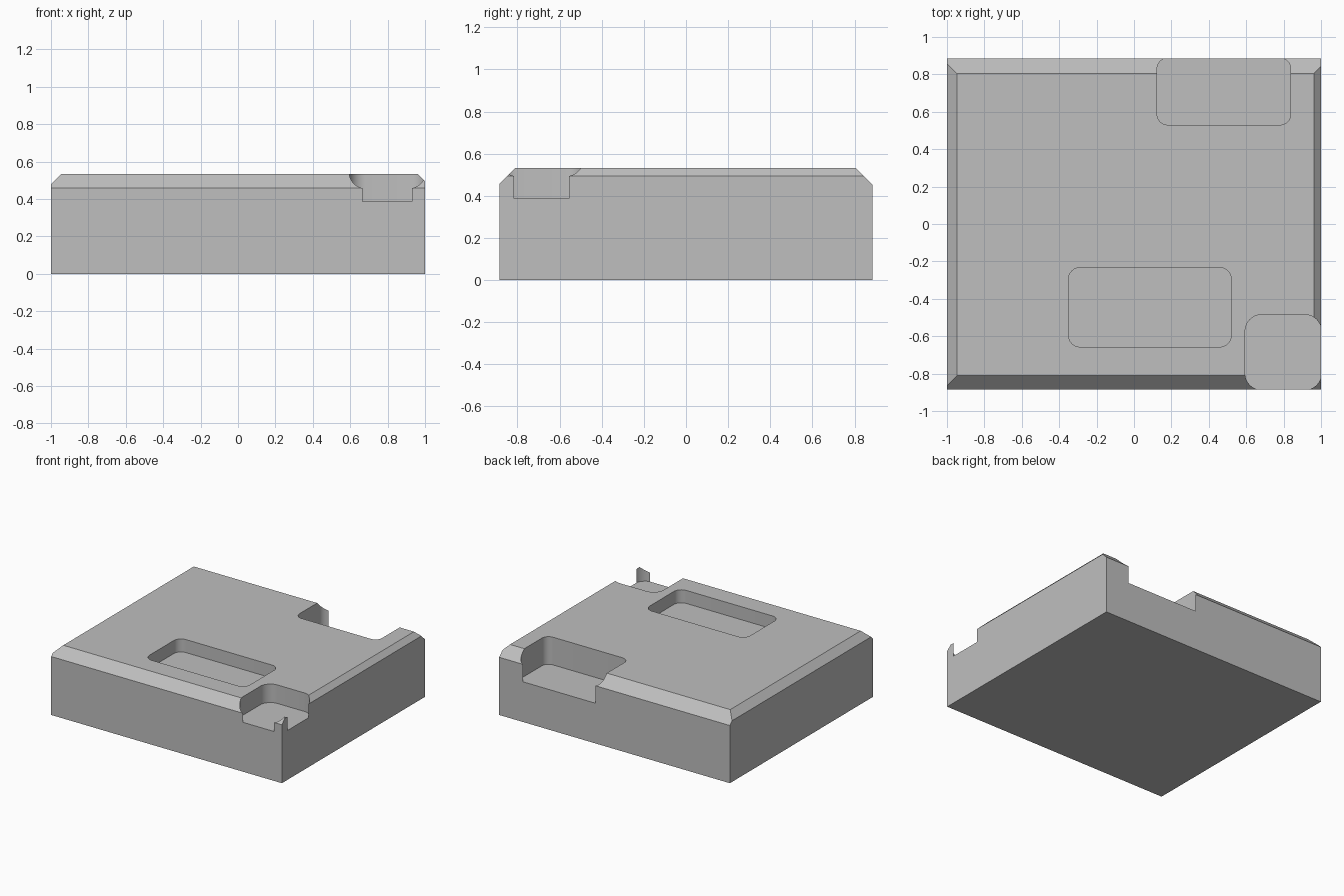
import bpy
import bmesh
from mathutils import Vector

HALF_X, HALF_Y, TOP = 1.0, 0.885, 0.532

if "Cube" in bpy.data.objects:
    bpy.data.objects.remove(bpy.data.objects["Cube"], do_unlink=True)

grey = bpy.data.materials.new("plain grey")
grey.use_nodes = True
colour = (0.52, 0.52, 0.52, 1)
grey.diffuse_color = colour
grey.node_tree.nodes["Principled BSDF"].inputs["Base Color"].default_value = colour


def box_bmesh(x0, x1, y0, y1, z0, z1):
    bm = bmesh.new()
    bmesh.ops.create_cube(bm, size=1)
    bmesh.ops.scale(bm, vec=(x1 - x0, y1 - y0, z1 - z0), verts=bm.verts)
    centre = ((x0 + x1) / 2, (y0 + y1) / 2, (z0 + z1) / 2)
    bmesh.ops.translate(bm, vec=centre, verts=bm.verts)
    return bm


def make_object(name, bm):
    bmesh.ops.recalc_face_normals(bm, faces=bm.faces)
    mesh = bpy.data.meshes.new(name)
    bm.to_mesh(mesh)
    bm.free()
    mesh.materials.append(grey)
    obj = bpy.data.objects.new(name, mesh)
    bpy.context.collection.objects.link(obj)
    return obj


def pocket_cutter(name, x0, x1, y0, y1, floor, radius):
    """Tall box with rounded vertical edges."""
    bm = box_bmesh(x0, x1, y0, y1, floor, TOP + 0.2)
    upright = [e for e in bm.edges
               if abs(e.verts[0].co.z - e.verts[1].co.z) > 0.01]
    bmesh.ops.bevel(bm, geom=upright, offset=radius, segments=10,
                    profile=0.5, affect='EDGES')
    cutter = make_object(name, bm)
    cutter.hide_render = True
    return cutter


# Block with a 45 degree chamfer of its own width along each top edge
bm = box_bmesh(-HALF_X, HALF_X, -HALF_Y, HALF_Y, 0, TOP)
for side, width in (((-1, 0), 0.053), ((1, 0), 0.038),
                    ((0, -1), 0.074), ((0, 1), 0.08)):
    out = Vector((side[0], side[1], 0))
    edge = Vector((side[0] * HALF_X, side[1] * HALF_Y, TOP))
    cut = bmesh.ops.bisect_plane(
        bm, geom=bm.verts[:] + bm.edges[:] + bm.faces[:], dist=1e-5,
        plane_co=edge - out * width, plane_no=out + Vector((0, 0, 1)),
        clear_outer=True)
    rim = [g for g in cut["geom_cut"] if isinstance(g, bmesh.types.BMEdge)]
    bmesh.ops.contextual_create(bm, geom=rim)
block = make_object("block", bm)

# Pockets: open corner, open back edge, and closed middle
cutters = [
    pocket_cutter("corner_pocket", 0.594, 1.002, -0.887, -0.485, 0.387, 0.088),
    pocket_cutter("back_pocket", 0.123, 0.838, 0.53, 0.887, 0.315, 0.058),
    pocket_cutter("middle_pocket", -0.35, 0.52, -0.657, -0.233, 0.43, 0.062),
]
bpy.ops.object.select_all(action='DESELECT')
block.select_set(True)
bpy.context.view_layer.objects.active = block
for cutter in cutters:
    mod = block.modifiers.new(cutter.name, 'BOOLEAN')
    mod.operation = 'DIFFERENCE'
    mod.solver = 'EXACT'
    mod.object = cutter
    bpy.ops.object.modifier_apply(modifier=mod.name)
    bpy.data.objects.remove(cutter, do_unlink=True)

# Smooth pocket corners, sharp edges everywhere else
bpy.ops.object.shade_smooth_by_angle(angle=0.4)
